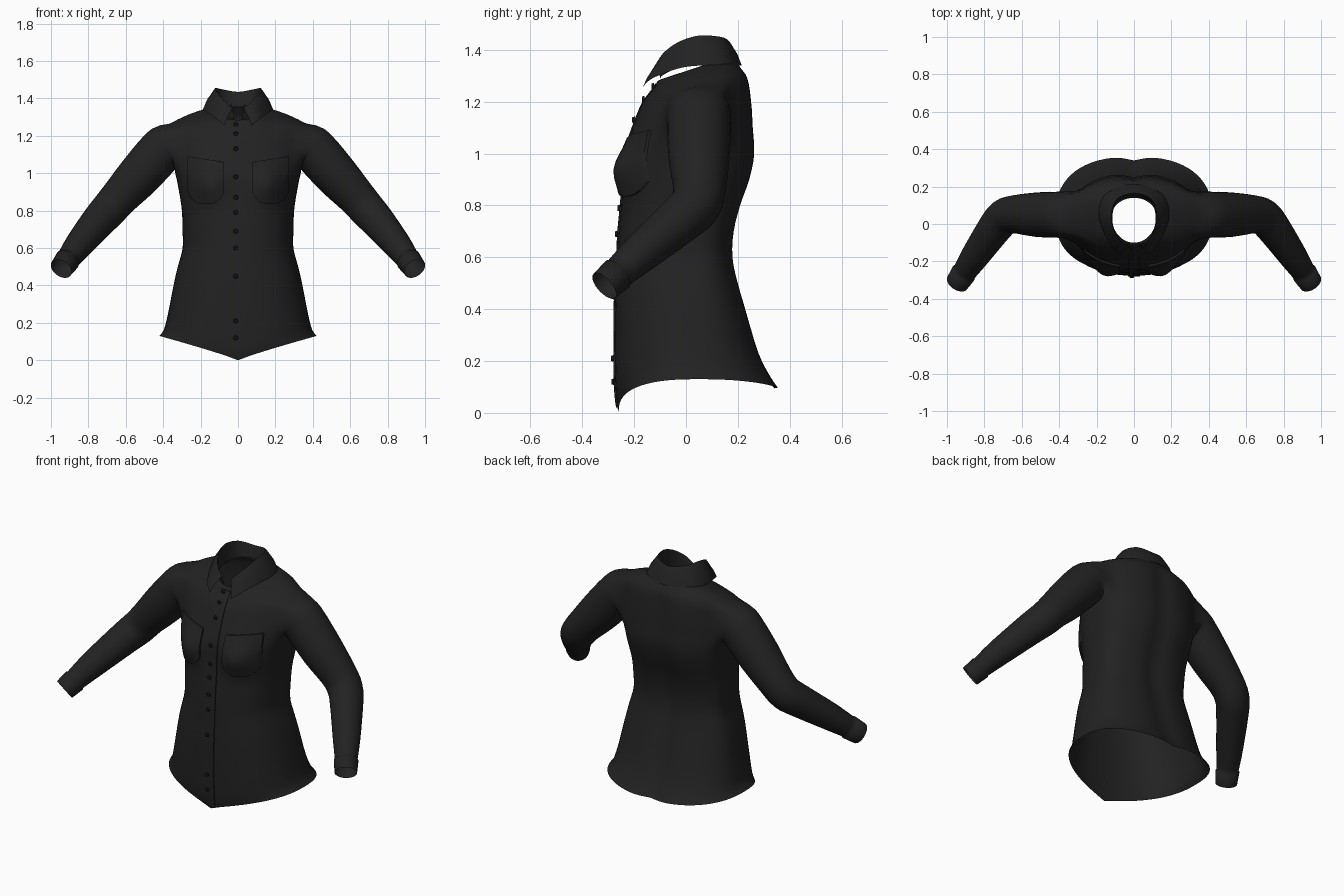
import bpy, bmesh, math
from mathutils import Vector
from mathutils.bvhtree import BVHTree

if "Cube" in bpy.data.objects:
    bpy.data.objects.remove(bpy.data.objects["Cube"])


def material(name, v):
    m = bpy.data.materials.new(name)
    m.diffuse_color = (v, v, v, 1)
    m.use_nodes = True
    m.node_tree.nodes["Principled BSDF"].inputs["Base Color"].default_value = m.diffuse_color
    return m


CLOTH = material("black cloth", 0.016)
BUTTON = material("button black", 0.008)


def finish(bm, name, mat, angle=50, recalc=True):
    if recalc:
        bmesh.ops.recalc_face_normals(bm, faces=bm.faces)
    me = bpy.data.meshes.new(name)
    bm.to_mesh(me)
    bm.free()
    ob = bpy.data.objects.new(name, me)
    bpy.context.collection.objects.link(ob)
    me.materials.append(mat)
    bpy.context.view_layer.objects.active = ob
    ob.select_set(True)
    bpy.ops.object.shade_smooth_by_angle(angle=math.radians(angle))
    ob.select_set(False)
    return ob


def spline(pts, n):
    """Catmull-Rom through tuples of any length, n steps per span."""
    out = []
    for i in range(len(pts) - 1):
        a, b, c, d = (pts[max(i - 1, 0)], pts[i], pts[i + 1], pts[min(i + 2, len(pts) - 1)])
        for k in range(n):
            t = k / n
            out.append([0.5 * (2 * q + (r - p) * t + (2 * p - 5 * q + 4 * r - s) * t * t
                               + (3 * q - p - 3 * r + s) * t ** 3)
                        for p, q, r, s in zip(a, b, c, d)])
    return out + [list(pts[-1])]


def skin(bm, rows, closed=False):
    """Quads between neighbouring rows of vertices."""
    for r0, r1 in zip(rows, rows[1:]):
        n = len(r0)
        for i in range(n if closed else n - 1):
            j = (i + 1) % n
            bm.faces.new((r0[i], r0[j], r1[j], r1[i]))


def power(v, p):
    return math.copysign(abs(v) ** p, v)


# Torso sections: height, half width, front y, back y
BODY = [(.13, .42, -.26, .36), (.17, .395, -.27, .33), (.25, .375, -.275, .285),
        (.40, .345, -.275, .235), (.50, .322, -.27, .205), (.60, .296, -.265, .185),
        (.70, .297, -.26, .19), (.80, .30, -.25, .215), (.90, .315, -.24, .25),
        (1.0, .335, -.235, .27), (1.1, .36, -.205, .265), (1.2, .37, -.165, .26),
        (1.26, .36, -.14, .245), (1.29, .31, -.125, .22), (1.315, .24, -.115, .195),
        (1.33, .17, -.11, .165), (1.335, .12, -.10, .14)]
N, STEP, YC = 64, 3, .04


def body_point(sec, ang):
    z, w, yf, yb = sec
    p = .82 + .18 * min(max((z - .95) / .25, 0), 1)
    c, s = math.cos(ang), math.sin(ang)
    x = w * power(c, p)
    y = YC + (yb - YC if s > 0 else YC - yf) * power(s, p)
    if s < 0:                                   # bust
        y -= .05 * math.exp(-((abs(x) - .16) / .085) ** 2 - ((z - .93) / .09) ** 2)
    else:                                       # groove along the spine
        y -= .02 * math.exp(-(x / .06) ** 2) * min(1, max(0, (1.33 - z) / .1))
    if z < .45:                                 # curved shirt-tail hem
        f = min(abs(x) / .42, 1)
        hem = .13 * f ** .9 if s < 0 else .13 - .035 * (1 - f * f)
        z += (hem - .13) * (.45 - z) / .32
    if z > 1.2:                                 # neckline lower at the front
        z += (y - .05) * .33 * (z - 1.2) / .135
    return Vector((x, y, z))


# Torso with armholes left open
bm = bmesh.new()
rings = [[bm.verts.new(body_point(s, 2 * math.pi * i / N)) for i in range(N)]
         for s in spline(BODY, STEP)]
LOW, HIGH, HALF = 9 * STEP, 12 * STEP, 6
for r in range(len(rings) - 1):
    for i in range(N):
        side = min((i + .5) % (N / 2), N / 2 - (i + .5) % (N / 2))
        if LOW <= r < HIGH and side < HALF:
            continue
        j = (i + 1) % N
        bm.faces.new((rings[r][i], rings[r][j], rings[r + 1][j], rings[r + 1][i]))

# Sleeves: centre x, y, z and radius, grown out of the armhole edges
SLEEVE = [(.385, .05, 1.14, .128), (.42, .05, 1.11, .124), (.53, .05, .985, .118),
          (.64, .052, .865, .102), (.695, .035, .80, .098), (.745, -.022, .745, .092),
          (.85, -.172, .618, .076), (.91, -.262, .538, .062)]
path = spline(SLEEVE, STEP) + [[.912, -.265, .535, .068], [.945, -.315, .49, .062]]
for sx, mid in ((1, 0), (-1, N // 2)):
    cols = [(mid + k) % N for k in range(-HALF, HALF + 1)]
    loop = ([rings[LOW][c] for c in cols] + [rings[r][cols[-1]] for r in range(LOW + 1, HIGH)]
            + [rings[HIGH][c] for c in reversed(cols)]
            + [rings[r][cols[0]] for r in range(HIGH - 1, LOW, -1)])
    angs = [math.atan2((v.co.z - 1.135) / .13, (v.co.y - .05) / .12) for v in loop]
    rows = [loop]
    for k, (x, y, z, rad) in enumerate(path):
        a = Vector(path[k - 1][:3]) if k else Vector((.33, .05, 1.155))
        b = Vector(path[min(k + 1, len(path) - 1)][:3])
        t = (b - a).normalized()
        v = Vector((0, 1, 0))
        v = (v - t * v.dot(t)).normalized()
        w = t.cross(v)
        row = []
        for g in angs:
            q = Vector((x, y, z)) + (v * math.cos(g) + w * math.sin(g)) * rad
            row.append(bm.verts.new((q.x * sx, q.y, q.z)))
        rows.append(row)
    skin(bm, rows, True)
    soft = [v for row in rows[:5] for v in row]
    for _ in range(3):
        bmesh.ops.smooth_vert(bm, verts=soft, factor=.4, use_axis_x=True,
                              use_axis_y=True, use_axis_z=True)
bmesh.ops.recalc_face_normals(bm, faces=bm.faces)
bm.normal_update()
tree = BVHTree.FromBMesh(bm)
finish(bm, "shirt_body_and_sleeves", CLOTH, 60)


def front_y(x, z):
    hit = tree.ray_cast(Vector((x, -2, z)), Vector((0, 1, 0)))[0]
    return hit.y if hit else -.25


def panel(name, nu, nv, place, lift):
    """Thin cloth patch lying on the front, with its rim pressed to the body."""
    b = bmesh.new()
    rows = []
    for j in range(nv + 1):
        row = []
        for i in range(nu + 1):
            x, z = place(min(max((i - 1) / (nu - 2), 0), 1), min(max((j - 1) / (nv - 2), 0), 1))
            rim = i in (0, nu) or j in (0, nv)
            row.append(b.verts.new((x, front_y(x, z) - (0 if rim else lift), z)))
        rows.append(row)
    skin(b, rows)
    finish(b, name, CLOTH, 40, False)


# Button placket and chest pockets
panel("front_placket", 4, 60, lambda u, v: (-.032 + .064 * u, .02 + 1.25 * v), .005)
for sx, label in ((1, "left"), (-1, "right")):
    def pocket(u, v, sx=sx):
        m = u if sx > 0 else 1 - u
        low = .835 + .06 * abs(2 * m - 1) ** 3
        x = .075 + .195 * m
        return sx * x, low + (1.06 + .03 * m - low) * v
    panel(label + "_chest_pocket", 14, 16, pocket, .011)

# Buttons
bm = bmesh.new()
for z in (1.26, 1.21, 1.13, .98, .87, .79, .69, .60, .45, .21, .12):
    res = bmesh.ops.create_cone(bm, cap_ends=True, segments=12, radius1=.013,
                                radius2=.010, depth=.010)
    for v in res["verts"]:
        x, y, h = v.co
        v.co = (x - .012, front_y(-.012, z) - .009 - h, z + y)
finish(bm, "buttons", BUTTON)

# Collar: inner stand, fold line and outer falling edge, front to back
STAND = [(.02, -.10, 1.29), (.06, -.085, 1.305), (.105, -.03, 1.33),
         (.115, .05, 1.345), (.085, .12, 1.35), (0, .14, 1.355)]
FOLD = [(.03, -.108, 1.345), (.072, -.09, 1.385), (.11, -.03, 1.43),
        (.122, .05, 1.455), (.09, .135, 1.45), (0, .165, 1.435)]
LEAF = [(.072, -.168, 1.255), (.115, -.13, 1.29), (.168, -.03, 1.328),
        (.188, .06, 1.34), (.15, .165, 1.34), (0, .215, 1.34)]


def around(keys):
    full = keys + [(-x, y, z) for x, y, z in reversed(keys[:-1])]
    return [Vector(p) for p in spline(full, 5)]


stand, fold, leaf = around(STAND), around(FOLD), around(LEAF)
outer = [f.lerp(e, .12) + Vector((0, 0, .004)) for f, e in zip(fold, leaf)]
middle = [f.lerp(e, .55) + Vector((e.x - f.x, e.y - f.y, 0)) * .12 for f, e in zip(fold, leaf)]
bm = bmesh.new()
skin(bm, [[bm.verts.new(p) for p in row] for row in (stand, fold, outer, middle, leaf)])
finish(bm, "collar", CLOTH, 60)
